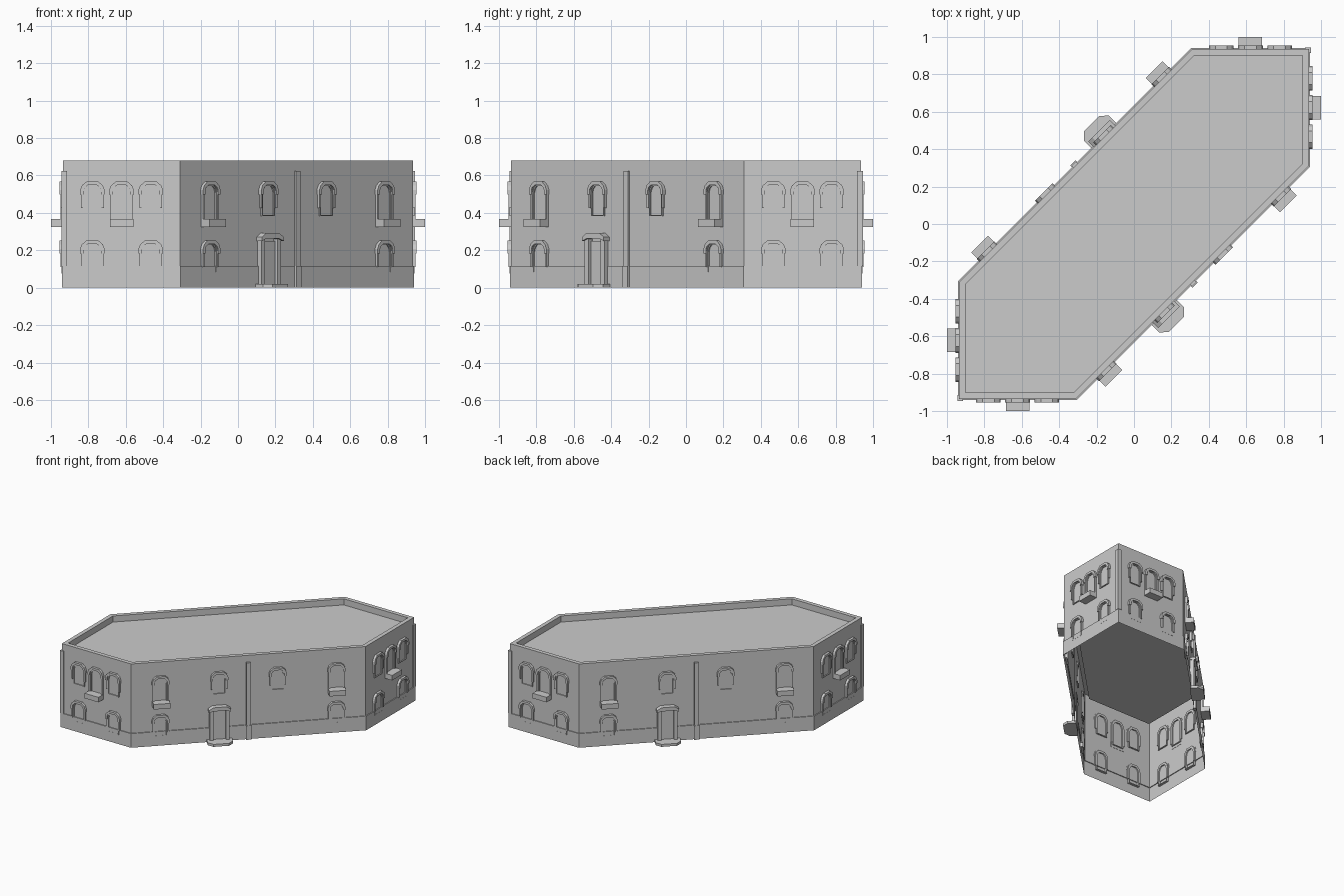
import bpy, bmesh, math
from mathutils import Matrix, Vector

if "Cube" in bpy.data.objects:
    bpy.data.objects.remove(bpy.data.objects["Cube"])

A = 0.935      # half extent of the walls
D = 0.625      # x - y on the diagonal wall


def make_object(name, bm):
    bmesh.ops.recalc_face_normals(bm, faces=bm.faces[:])
    mesh = bpy.data.meshes.new(name)
    bm.to_mesh(mesh)
    bm.free()
    ob = bpy.data.objects.new(name, mesh)
    bpy.context.collection.objects.link(ob)
    return ob


def hexagon(o):
    a, d = A + o, D + o * math.sqrt(2)
    return [(-a, -a), (d - a, -a), (a, a - d), (a, a), (a - d, a), (-a, d - a)]


def prism(bm, mat, pts, lo, hi, axis='y'):
    """Extrude a profile: axis y = (x, z) profile pushed outward, axis z = (x, out) plan pushed up."""
    def place(p, t):
        v = Vector((p[0], -t, p[1])) if axis == 'y' else Vector((p[0], -p[1], t))
        return bm.verts.new(mat @ v)
    a = [place(p, lo) for p in pts]
    b = [place(p, hi) for p in pts]
    bm.faces.new(a)
    bm.faces.new(b[::-1])
    for i in range(len(pts)):
        j = (i + 1) % len(pts)
        bm.faces.new((a[i], a[j], b[j], b[i]))


def box(bm, mat, x0, x1, z0, z1, lo, hi):
    prism(bm, mat, [(x0, z0), (x1, z0), (x1, z1), (x0, z1)], lo, hi)


def arch(x, w, bottom, spring, top):
    h = top - spring
    return [(x - w, bottom), (x - w, spring), (x - w * .85, spring + h * .55), (x - w * .48, top),
            (x + w * .48, top), (x + w * .85, spring + h * .55), (x + w, spring), (x + w, bottom)]


def arch_ring(bm, mat, x, w, t, bottom, spring, top, lo, hi):
    outer = arch(x, w, bottom, spring, top)
    inner = arch(x, w - t, bottom, spring, top - t)
    prism(bm, mat, outer + inner[::-1], lo, hi)


def window(bm, mat, x, bottom, top, trim_bottom):
    spring = top - 0.06
    # inner frame, outer trim, projecting hood
    arch_ring(bm, mat, x, 0.05, 0.008, bottom, spring, top - 0.014, -0.01, 0.008)
    arch_ring(bm, mat, x, 0.061, 0.012, trim_bottom, spring, top - 0.004, -0.01, 0.014)
    arch_ring(bm, mat, x, 0.066, 0.018, spring - 0.008, spring + 0.015, top, -0.002, 0.02)
    box(bm, mat, x - 0.05, x + 0.05, bottom, bottom + 0.006, -0.01, 0.008)


def upper_window(bm, mat, x):
    window(bm, mat, x, 0.383, 0.567, 0.425)


def lower_window(bm, mat, x):
    window(bm, mat, x, 0.077, 0.252, 0.11)


# Shell: plinth, wall, parapet and roof, open underneath
bm = bmesh.new()
rings = [[bm.verts.new((x, y, z)) for x, y in hexagon(o)] for o, z in
         [(.007, 0), (.007, .115), (0, .115), (0, .68), (-.033, .68), (-.033, .63)]]
for r, s in zip(rings, rings[1:]):
    for i in range(6):
        j = (i + 1) % 6
        bm.faces.new((r[i], r[j], s[j], s[i]))
bm.faces.new(rings[-1])
make_object("building_shell", bm)

windows, balconies, doors, steps, pipes, corners = [bmesh.new() for _ in range(6)]

for turn in (0, math.pi):
    spin = Matrix.Rotation(turn, 4, 'Z')

    # Short walls: three windows above with a central balcony, two below
    for cx, cy, ang in ((D / 2 - A, -A, 0), (A, A - D / 2, math.pi / 2)):
        m = spin @ Matrix.Translation((cx, cy, 0)) @ Matrix.Rotation(ang, 4, 'Z')
        for x in (-0.156, 0.156):
            upper_window(windows, m, x)
            lower_window(windows, m, x)
        window(windows, m, 0, 0.345, 0.567, 0.365)
        box(balconies, m, -0.063, 0.063, 0.325, 0.366, -0.002, 0.065)

    # Long diagonal wall
    m = spin @ Matrix.Translation((D / 2, -D / 2, 0)) @ Matrix.Rotation(math.pi / 4, 4, 'Z')
    for x in (-0.66, 0.66):
        window(windows, m, x, 0.345, 0.567, 0.365)
        lower_window(windows, m, x)
        box(balconies, m, x - 0.063, x + 0.063, 0.325, 0.366, -0.002, 0.065)
    for x in (-0.22, 0.22):
        upper_window(windows, m, x)

    # Door: panel, jambs, peaked cornice and a chamfered step
    dx = -0.22
    box(doors, m, dx - 0.055, dx + 0.055, 0, 0.25, -0.002, 0.012)
    for s in (-1, 1):
        c = dx + s * 0.06
        box(doors, m, c - 0.014, c + 0.014, 0, 0.26, -0.002, 0.03)
    prism(doors, m, [(dx - .082, .25), (dx - .082, .27), (dx - .05, .292), (dx + .05, .292),
                     (dx + .082, .27), (dx + .082, .25), (dx + .05, .262), (dx - .05, .262)],
          -0.002, 0.042)
    prism(steps, m, [(dx - .095, 0), (dx - .095, .062), (dx - .058, .098), (dx + .058, .098),
                     (dx + .095, .062), (dx + .095, 0)], 0, 0.02, 'z')

    # Downpipe in the middle of the long wall
    box(pipes, m, -0.016, 0.016, 0.11, 0.625, -0.002, 0.014)
    box(pipes, m, -0.02, 0.02, 0, 0.115, -0.002, 0.02)

    # Corner strip at the sharp corner, L-shaped in plan
    m = spin @ Matrix.Translation((-A, -A, 0))
    prism(corners, m, [(-.01, .01), (.02, .01), (.02, 0), (0, 0), (0, -.02), (-.01, -.02)],
          0.115, 0.625, 'z')

for name, b in (("window_frames", windows), ("balconies", balconies), ("door_surrounds", doors),
                ("door_steps", steps), ("downpipes", pipes), ("corner_strips", corners)):
    make_object(name, b)
